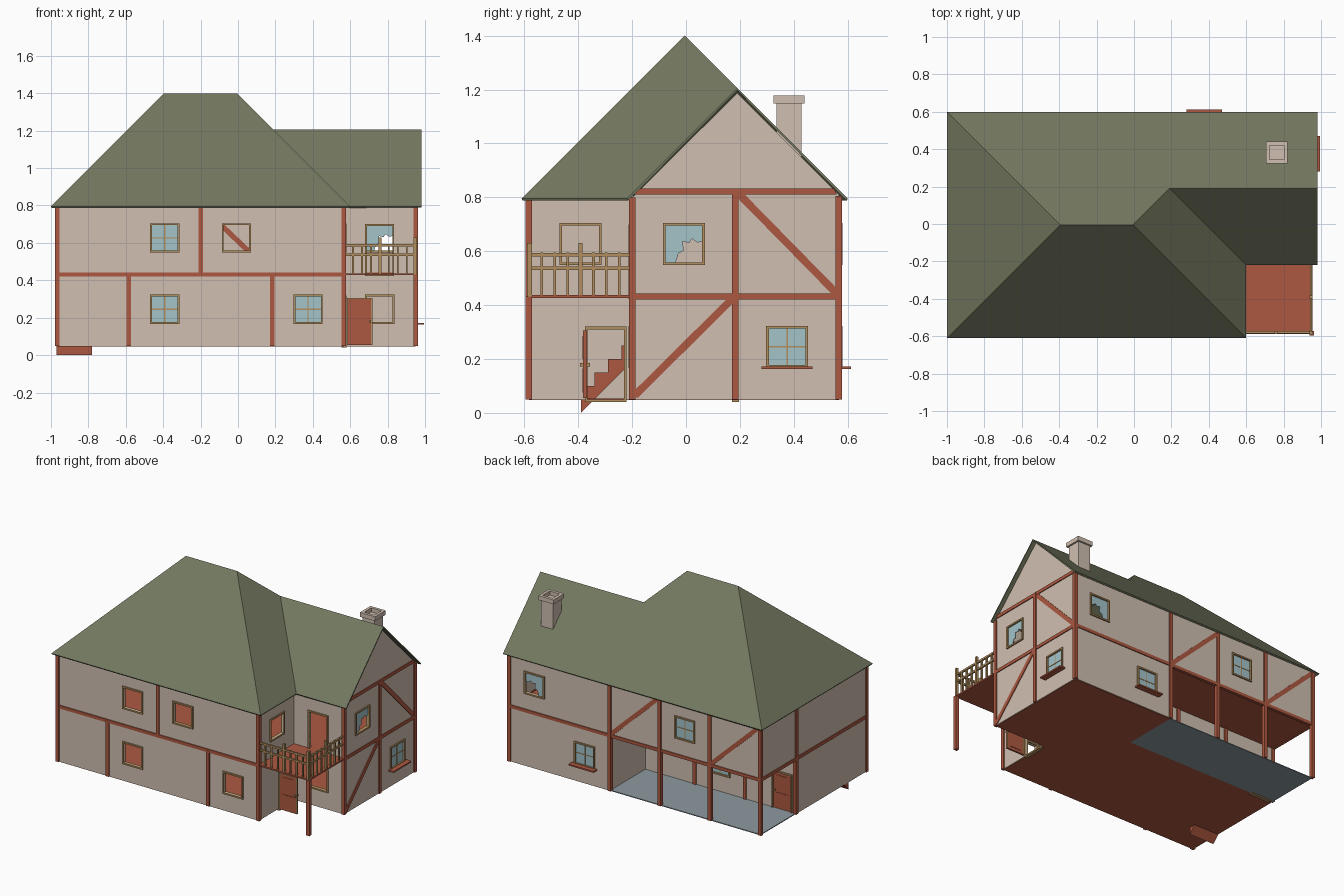
import bpy, bmesh, math
from mathutils import Vector

if "Cube" in bpy.data.objects:
    bpy.data.objects.remove(bpy.data.objects["Cube"])


def material(name, *rgb):
    m = bpy.data.materials.new(name)
    m.diffuse_color = [((c / 255 + 0.055) / 1.055) ** 2.4 for c in rgb] + [1]
    m.use_nodes = True
    m.node_tree.nodes["Principled BSDF"].inputs["Base Color"].default_value = m.diffuse_color
    return m


PLASTER = material("cream_plaster", 208, 191, 176)
TIMBER = material("red_timber", 174, 88, 65)
WOOD = material("tan_wood", 178, 143, 94)
GLASS = material("pale_glass", 163, 196, 201)
ROOF = material("green_roof", 115, 120, 95)
STONE = material("grey_stone", 142, 154, 160)


def finish(name, mat, bm):
    me = bpy.data.meshes.new(name)
    bm.to_mesh(me)
    bm.free()
    me.materials.append(mat)
    ob = bpy.data.objects.new(name, me)
    bpy.context.collection.objects.link(ob)
    return ob


def prism(name, mat, parts):
    """Each part is (axis, plane, polygon, depth): a flat shape given thickness."""
    bm = bmesh.new()
    for axis, plane, poly, depth in parts:
        def at(p, w):
            return {'x': (p[0], w, p[1]), 'y': (w, p[0], p[1]), 'z': (p[0], p[1], w)}[axis]
        a = [bm.verts.new(at(p, plane - depth / 2)) for p in poly]
        b = [bm.verts.new(at(p, plane + depth / 2)) for p in poly]
        bm.faces.new(a)
        bm.faces.new(b[::-1])
        for i in range(len(a)):
            j = (i + 1) % len(a)
            bm.faces.new((a[j], a[i], b[i], b[j]))
    bmesh.ops.recalc_face_normals(bm, faces=bm.faces[:])
    return finish(name, mat, bm)


def rect(u0, u1, v0, v1):
    return [(u0, v0), (u1, v0), (u1, v1), (u0, v1)]


def wall(name, axis, plane, u0, u1, v0, v1, holes=(), extra=None):
    us = sorted({u0, u1, *[h[i] for h in holes for i in (0, 1)]})
    vs = sorted({v0, v1, *[h[i] for h in holes for i in (2, 3)]})
    parts = []
    for a, b in zip(us, us[1:]):
        for c, d in zip(vs, vs[1:]):
            mu, mv = (a + b) / 2, (c + d) / 2
            if not any(h[0] < mu < h[1] and h[2] < mv < h[3] for h in holes):
                parts.append((axis, plane, rect(a, b, c, d), 0.008))
    if extra:
        parts.append((axis, plane, extra, 0.008))
    prism(name, PLASTER, parts)


# Grid lines of the timber frame
GX = [-0.967 + 0.3834 * i for i in range(6)]
GY = [-0.583 + 0.3833 * i for i in range(4)]
Z0, Z1, Z2 = 0.05, 0.432, 0.805
LOW, HIGH = 0.245, 0.627


def win(u, z):
    return (u - 0.068, u + 0.068, z - 0.068, z + 0.068)


XA, XB, XC, XD = [(GX[i] + GX[i + 1]) / 2 for i in (1, 2, 3, 4)]
YA, YB, YC = [(GY[i] + GY[i + 1]) / 2 for i in range(3)]
porch_door = (-0.935, -0.80, Z0, 0.305)
side_door = (-0.365, -0.23, Z0, 0.31)
balcony_door = (0.69, 0.825, Z1, 0.69)

# Walls: (name, axis, plane, from, to, bottom, top, open windows, glazed windows, doors)
walls = [
    ("front_wall", 'x', GY[0], GX[0], GX[4], Z0, Z2,
     [(XA, LOW), (XA, HIGH), (XB, HIGH), (XC, LOW)], [], []),
    ("wing_front_wall", 'x', GY[1], GX[4], GX[5], Z0, 0.8, [(XD, LOW)], [], [balcony_door]),
    ("side_wall", 'y', GX[4], GY[0], GY[1], Z0, Z2, [(YA, HIGH)], [], [side_door]),
    ("gable_wall", 'y', GX[5], GY[1], GY[3], Z0, 0.8, [], [(YB, HIGH), (YC, LOW)], []),
    ("left_wall", 'y', GX[0], GY[0], GY[3], Z0, Z2, [], [], []),
    ("back_wall", 'x', GY[3], GX[0], GX[5], Z0, Z2, [], [(XA, HIGH), (XC, LOW), (XD, HIGH)], []),
    ("porch_back_wall", 'x', GY[2], GX[0], GX[3], Z0, Z1, [], [(XA, LOW)], [porch_door]),
    ("porch_end_wall", 'y', GX[3], GY[2], GY[3], Z0, Z1, [], [], []),
]
gaps = {"left_wall": [(GY[2], GY[3], Z0, Z1)], "back_wall": [(GX[0], GX[3], Z0, Z1)]}
gable = [(GY[1], 0.8), (GY[3], 0.8), (GY[3], 0.81), (0.19, 1.187)]
frames, panes, bars = [], [], []
for name, ax, pl, u0, u1, v0, v1, opened, glazed, doors in walls:
    holes = [win(*w) for w in opened + glazed] + doors + gaps.get(name, [])
    wall(name, ax, pl, u0, u1, v0, v1, holes, gable if name == "gable_wall" else None)
    # Wooden frames round every opening
    for a, b, c, d in [win(*w) for w in opened + glazed] + doors:
        t = 0.01
        for r in ((a - t, a, c, d), (b, b + t, c, d), (a - t, b + t, d, d + t), (a - t, b + t, c - t, c)):
            frames.append((ax, pl, rect(*r), 0.026))
    # Glass, two panes of it broken
    for w in glazed:
        a, b, c, d = win(*w)
        shape = rect(a, b, c, d)
        if w in ((YB, HIGH), (XD, HIGH)):
            u, z = w
            shape = [(a, c), (u - 0.03, c), (u - 0.02, z - 0.035), (u, z - 0.025), (u - 0.005, z + 0.01),
                     (u + 0.02, z + 0.004), (u + 0.03, z + 0.02), (u + 0.05, z + 0.005), (b, z + 0.01),
                     (b, d), (a, d)]
        else:
            bars.append((ax, pl, rect(w[0] - 0.003, w[0] + 0.003, c, d), 0.008))
            bars.append((ax, pl, rect(a, b, w[1] - 0.003, w[1] + 0.003), 0.008))
        panes.append((ax, pl, shape, 0.004))
prism("window_and_door_frames", WOOD, frames)
prism("window_panes", GLASS, panes)
prism("window_bars", WOOD, bars)

# Upright timbers: (x, y, bottom, top)
B = 0.024
posts = [(GX[0], GY[0], Z0, Z2), (GX[4], GY[0], Z0, Z2), (GX[0], GY[2], Z0, Z2),
         (GX[5], GY[1], Z0, 0.8), (GX[5], GY[2], Z0, 0.83), (GX[5], GY[3], Z0, Z2),
         (GX[2], GY[0], Z1, Z2), (GX[1], GY[0], Z0, Z1), (GX[3], GY[0], Z0, Z1),
         (GX[1], GY[2], Z0, Z1), (GX[2], GY[2], Z0, Z1), (GX[5], GY[0], Z0, Z1)]
posts += [(GX[i], GY[3], Z0, Z2) for i in range(4)]
prism("timber_posts", TIMBER, [('x', y, rect(x - B / 2, x + B / 2, a, b), B) for x, y, a, b in posts])

# Level timbers
zl = (Z1 - 0.011, Z1 + 0.011)
prism("timber_beams", TIMBER, [
    ('x', GY[0], rect(GX[0], GX[4], *zl), 0.02), ('x', GY[3], rect(GX[0], GX[5], *zl), 0.02),
    ('y', GX[0], rect(GY[0], GY[3], *zl), 0.02), ('y', GX[5], rect(GY[1], GY[3], *zl), 0.02),
    ('y', GX[5], [(-0.195, 0.81), (0.56, 0.81), (0.55, 0.832), (-0.18, 0.832)], 0.02)])


# Slanting braces
def brace(ax, pl, u0, z0, u1, z1):
    d = Vector((u1 - u0, z1 - z0)).normalized() * 0.014
    n = Vector((-d.y, d.x))
    p, q = Vector((u0, z0)), Vector((u1, z1))
    return (ax, pl, [tuple(v) for v in (p + n, p - n, q - n, q + n)], 0.018)


prism("timber_braces", TIMBER, [
    brace('y', GX[5], GY[2] + 0.015, 0.81, GY[3] - 0.01, 0.445),
    brace('y', GX[5], GY[1] + 0.01, 0.065, GY[2] - 0.01, 0.425),
    brace('x', GY[3], GX[2] + 0.01, 0.79, GX[3] - 0.01, 0.445),
    brace('x', GY[3], GX[0] + 0.01, 0.79, GX[1] - 0.01, 0.445)])

# Floors, balcony and porch paving
prism("ground_floor", TIMBER, [
    ('z', Z0, [(GX[0], GY[0]), (GX[4], GY[0]), (GX[4], GY[1]), (GX[5], GY[1]), (GX[5], GY[3]),
               (GX[3], GY[3]), (GX[3], GY[2]), (GX[0], GY[2])], 0.006)])
prism("porch_floor", STONE, [('z', Z0, rect(GX[0], GX[3], GY[2], GY[3]), 0.006)])
prism("upper_floor_and_balcony", TIMBER, [('z', Z1, rect(GX[0], GX[5] + 0.005, GY[0] - 0.005, GY[3]), 0.01)])

# Indoor stairs
steps = [(-0.39, 0.0)]
for i in range(7):
    y = -0.39 + 0.05 * i
    steps += [(y, 0.1 + 0.05 * i), (y + 0.05, 0.1 + 0.05 * i)]
steps += [(-0.04, 0.35)]
prism("stairs", TIMBER, [('y', -0.875, steps, 0.19)])

# Door leaves with raised panels and knobs: one standing open, one shut
leaves, knobs = [], []
for x, y, z in ((0.583, -0.375, 0.055), (-0.935, GY[2], 0.055)):
    leaves.append(('x', y, rect(x, x + 0.135, z, z + 0.25), 0.012))
    for a, b in ((0.02, 0.11), (0.145, 0.23)):
        leaves.append(('x', y, rect(x + 0.025, x + 0.11, z + a, z + b), 0.018))
    knobs.append(('x', y, rect(x + 0.117, x + 0.129, z + 0.118, z + 0.13), 0.036))
    if x > 0:
        for r in ((0, 0.006, 0, 0.25), (0.129, 0.135, 0, 0.25), (0, 0.135, 0.244, 0.25)):
            knobs.append(('x', y, rect(x + r[0], x + r[1], z + r[2], z + r[3]), 0.014))
prism("doors", TIMBER, leaves)
prism("door_knobs_and_edges", WOOD, knobs)

# Window sills
prism("window_sills", TIMBER, [
    ('z', 0.168, rect(XC - 0.095, XC + 0.095, GY[3], 0.612), 0.01),
    ('z', 0.168, rect(GX[5], 0.995, YC - 0.095, YC + 0.095), 0.01)])

# Balcony railing on two sides
rail = []
for ax, pl, u0, u1, tall in (('x', GY[0] + 0.004, GX[4], GX[5], 7), ('y', GX[5] - 0.004, GY[1], GY[0], 7)):
    lo, hi = min(u0, u1), max(u0, u1)
    for z in (0.537, 0.587):
        rail.append(('x' if ax == 'x' else 'y', pl, rect(lo, hi, z - 0.006, z + 0.006), 0.012))
    for i in range(1, 9):
        u = u0 + (u1 - u0) * i / 8
        big = i in (4, 8)
        w = 0.008 if big else 0.005
        rail.append((ax, pl, rect(u - w, u + w, Z1, 0.63 if big else 0.595), 2 * w))
prism("balcony_railing", WOOD, rail)

# Roof: hipped main block with a gabled wing, all slopes at 45 degrees
E = 0.795
pts = [(-1, -0.61, E), (0.6, -0.61, E), (0.6, -0.22, E), (0.98, -0.22, E), (0.98, 0.19, E + 0.41),
       (0.98, 0.6, E), (-1, 0.6, E), (-0.395, -0.005, E + 0.605), (-0.005, -0.005, E + 0.605),
       (0.19, 0.19, E + 0.41)]
bm = bmesh.new()
v = [bm.verts.new(p) for p in pts]
for f in ((0, 1, 8, 7), (1, 2, 9, 8), (2, 3, 4, 9), (5, 6, 7, 8, 9, 4), (6, 0, 7)):
    bm.faces.new([v[i] for i in f])
roof = finish("roof", ROOF, bm)
mod = roof.modifiers.new("thickness", 'SOLIDIFY')
mod.thickness = 0.009
mod.offset = -1

# Chimney with a hollow cap
CX, CY = 0.763, 0.382
cap = []
for s in (-1, 1):
    cap.append(('z', 1.163, rect(CX + s * 0.048 - 0.01, CX + s * 0.048 + 0.01, CY - 0.058, CY + 0.058), 0.03))
    cap.append(('z', 1.163, rect(CX - 0.038, CX + 0.038, CY + s * 0.048 - 0.01, CY + s * 0.048 + 0.01), 0.03))
prism("chimney", PLASTER, [('z', 1.05, rect(CX - 0.046, CX + 0.046, CY - 0.046, CY + 0.046), 0.2)] + cap)
